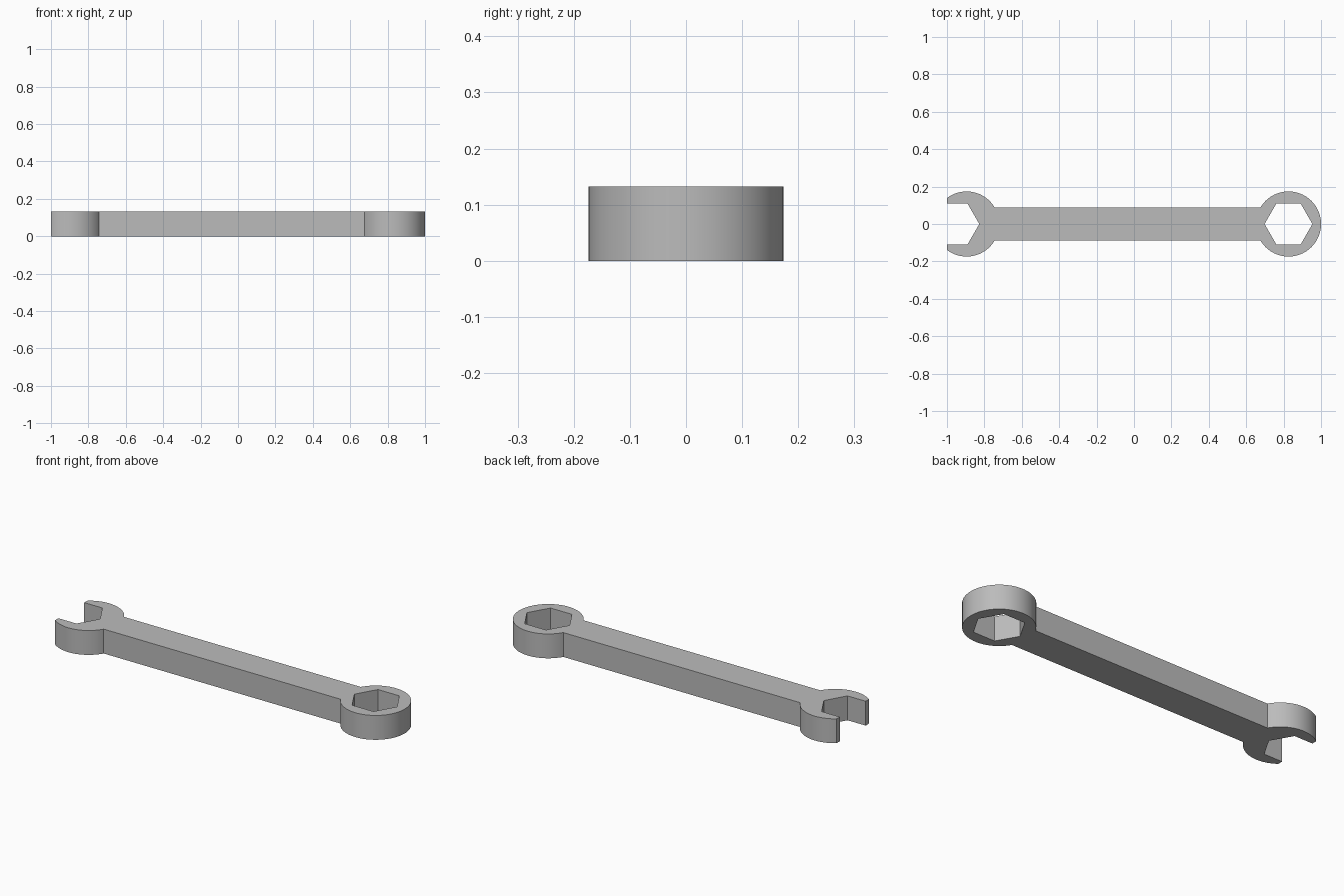
import bpy
import bmesh
from math import asin, acos, cos, sin, pi, radians

if "Cube" in bpy.data.objects:
    bpy.data.objects.remove(bpy.data.objects["Cube"], do_unlink=True)

THICKNESS = 0.132
HEAD_R = 0.174          # outer radius of both heads
HALF_WIDTH = 0.087      # half width of the handle
RING_X = 0.826          # centre of the closed end
JAW_X = -0.895          # centre of the open end
HEX_R = 0.128           # corner radius of the hexagon openings
JAW_HEX_X = -0.955      # centre of the open hexagon


def arc(cx, start, end, steps):
    """Points on a head's outer edge, both ends included."""
    angles = [start + (end - start) * i / steps for i in range(steps + 1)]
    return [(cx + HEAD_R * cos(a), HEAD_R * sin(a)) for a in angles]


def hexagon(cx):
    return [(cx + HEX_R * cos(i * pi / 3), HEX_R * sin(i * pi / 3)) for i in range(6)]


# Outline: closed end, upper jaw, hexagon mouth, lower jaw
neck = asin(HALF_WIDTH / HEAD_R)
tip = acos((-1 - JAW_X) / HEAD_R)
ring_arc = arc(RING_X, neck - pi, pi - neck, 80)
upper_jaw = arc(JAW_X, neck, tip, 40)
lower_jaw = [(x, -y) for x, y in reversed(upper_jaw)]
corners = hexagon(JAW_HEX_X)
flat = corners[1][1]
mouth = [(-1, flat), corners[1], corners[0], corners[5], (-1, -flat)]
outline = ring_arc + upper_jaw + mouth + lower_jaw

# Fill the outline around the hexagon hole and extrude it
bm = bmesh.new()
edges = []
for loop in (outline, hexagon(RING_X)):
    verts = [bm.verts.new((x, y, 0)) for x, y in loop]
    edges += [bm.edges.new((v, verts[i - 1])) for i, v in enumerate(verts)]
bmesh.ops.triangle_fill(bm, edges=edges, use_beauty=True, use_dissolve=False, normal=(0, 0, 1))
top = bmesh.ops.extrude_face_region(bm, geom=bm.faces[:], use_keep_orig=True)["geom"]
bmesh.ops.translate(bm, verts=[g for g in top if isinstance(g, bmesh.types.BMVert)],
                    vec=(0, 0, THICKNESS))
bmesh.ops.recalc_face_normals(bm, faces=bm.faces[:])
mesh = bpy.data.meshes.new("wrench_body")
bm.to_mesh(mesh)
bm.free()

# Steel colour
steel = bpy.data.materials.new("grey_steel")
steel.use_nodes = True
colour = (0.5, 0.5, 0.5, 1)
steel.diffuse_color = colour
steel.node_tree.nodes["Principled BSDF"].inputs["Base Color"].default_value = colour
mesh.materials.append(steel)

wrench = bpy.data.objects.new("wrench_body", mesh)
bpy.context.collection.objects.link(wrench)
bpy.ops.object.select_all(action="DESELECT")
wrench.select_set(True)
bpy.context.view_layer.objects.active = wrench
bpy.ops.object.shade_smooth_by_angle(angle=radians(30))
